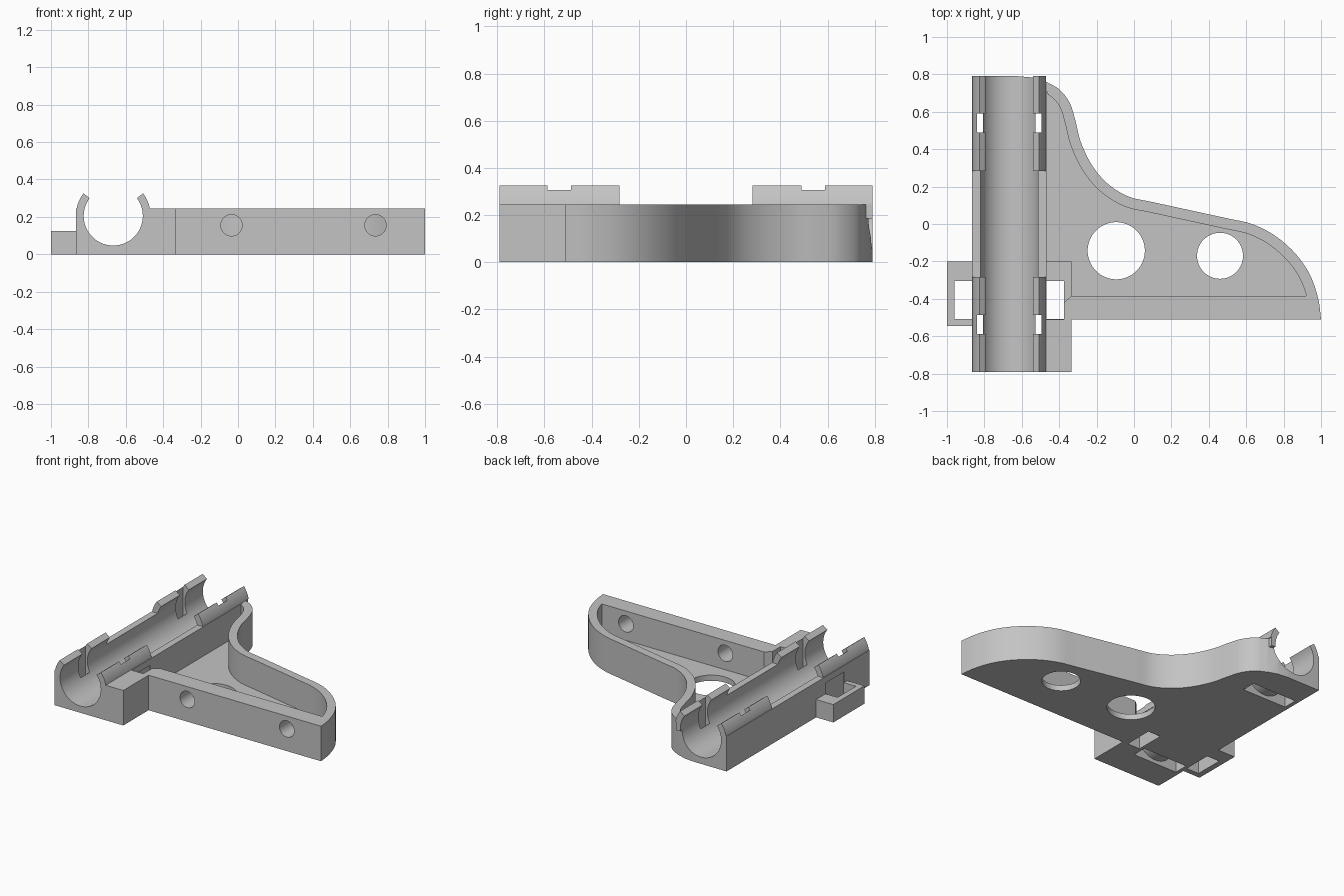
import bpy, bmesh, math
from mathutils import Vector

old = bpy.data.objects.get("Cube")
if old:
    bpy.data.objects.remove(old, do_unlink=True)

grey = bpy.data.materials.new("plain grey")
grey.use_nodes = True
colour = (0.55, 0.55, 0.55, 1)
grey.diffuse_color = colour
grey.node_tree.nodes["Principled BSDF"].inputs["Base Color"].default_value = colour

BORE_X, BORE_Z, BORE_R, CLIP_R = -0.667, 0.205, 0.158, 0.2
HEIGHT, FLOOR = 0.245, 0.04
FRONT, BACK, WALL_Y = -0.79, 0.79, -0.51


def prism(name, points, lo, hi, axis="z"):
    """Extrude a 2D outline along z, or an x-z outline along y."""
    bm = bmesh.new()
    place = (lambda p, h: (p[0], p[1], h)) if axis == "z" else (lambda p, h: (p[0], h, p[1]))
    low = [bm.verts.new(place(p, lo)) for p in points]
    high = [bm.verts.new(place(p, hi)) for p in points]
    bm.faces.new(low)
    bm.faces.new(high)
    for i in range(len(points)):
        j = (i + 1) % len(points)
        bm.faces.new((low[i], low[j], high[j], high[i]))
    bmesh.ops.recalc_face_normals(bm, faces=bm.faces)
    mesh = bpy.data.meshes.new(name)
    bm.to_mesh(mesh)
    bm.free()
    mesh.materials.append(grey)
    obj = bpy.data.objects.new(name, mesh)
    bpy.context.collection.objects.link(obj)
    return obj


def box(name, x0, x1, y0, y1, z0, z1):
    return prism(name, [(x0, y0), (x1, y0), (x1, y1), (x0, y1)], z0, z1)


def arc(cx, cy, r, a0=0, a1=360, n=64):
    closed = a1 - a0 == 360
    angles = [math.radians(a0 + (a1 - a0) * i / (n if closed else n - 1)) for i in range(n)]
    return [(cx + r * math.cos(a), cy + r * math.sin(a)) for a in angles]


def combine(target, tool, operation):
    mod = target.modifiers.new(operation.lower(), "BOOLEAN")
    mod.operation, mod.solver, mod.object = operation, "EXACT", tool
    bpy.context.view_layer.objects.active = target
    bpy.ops.object.modifier_apply(modifier=mod.name)
    bpy.data.objects.remove(tool, do_unlink=True)


def spline(points, steps=6):
    """Smooth curve through the given points."""
    p = [Vector(q) for q in points]
    p = [2 * p[0] - p[1]] + p + [2 * p[-1] - p[-2]]
    out = []
    for a, b, c, d in zip(p, p[1:], p[2:], p[3:]):
        for i in range(steps):
            t = i / steps
            out.append(0.5 * (2 * b + (c - a) * t + (2 * a - 5 * b + 4 * c - d) * t * t
                              + (3 * b - a - 3 * c + d) * t ** 3))
    return out + [p[-2]]


# Curved rim of the arm, from the bore block to the far tip
rim = spline([(-0.47, 0.76), (-0.40, 0.72), (-0.345, 0.65), (-0.315, 0.56), (-0.285, 0.44),
              (-0.225, 0.315), (-0.14, 0.215), (-0.03, 0.147), (0.1, 0.117)])
rim += spline([(0.5, 0.03), (0.63, 0), (0.75, -0.06), (0.86, -0.155), (0.94, -0.27),
               (0.985, -0.40), (1, WALL_Y)])

# Same curve moved inward by the wall thickness
inner = []
for i, p in enumerate(rim):
    d = (rim[min(i + 1, len(rim) - 1)] - rim[max(i - 1, 0)]).normalized()
    q = p + Vector((d.y, -d.x)) * 0.057
    if q.x > -0.468 and q.y > -0.38:
        inner.append(q)

# Solid body: bore block, front shoulder and arm
body = prism("rod_bracket",
             [(-0.867, FRONT), (-0.335, FRONT), (-0.335, WALL_Y)] + [tuple(p) for p in reversed(rim)]
             + [(-0.54, 0.783), (-0.62, BACK), (-0.867, BACK)], 0, HEIGHT)

# Hollow of the arm, leaving floor and walls
cavity = [(-0.467, WALL_Y), (-0.375, WALL_Y), (-0.375, -0.42), (-0.335, -0.385), (0.92, -0.385)]
cavity += [tuple(p) for p in reversed(inner)] + [(-0.467, 0.71)]
combine(body, prism("cavity", cavity, FLOOR, 1), "DIFFERENCE")

# Low nut housings on both sides of the block
combine(body, box("left_housing", -0.48, -0.335, -0.515, -0.2, 0.01, 0.125), "UNION")
combine(body, box("right_housing", -1, -0.85, -0.545, -0.2, 0, 0.125), "UNION")

# Snap clips above the block, at both ends and on both sides
for side in (-1, 1):
    profile = [(0.16, -0.02), (0.19, -0.02), (0.19, 0.04)]
    profile += arc(0, 0, CLIP_R, 11.6, 37, 12) + arc(0, 0, 0.15, 37, 10, 6)
    profile = [(BORE_X + side * x, BORE_Z + z) for x, z in profile]
    for y0, y1 in ((FRONT, -0.283), (0.283, BACK)):
        combine(body, prism("clip", profile, y0, y1, "y"), "UNION")

# Long round bore
combine(body, prism("bore", arc(BORE_X, BORE_Z, BORE_R, n=96), -1, 1, "y"), "DIFFERENCE")

# Tie slots: straight through the sides, arched under the bore
for y in (-0.537, 0.54):
    slot = box("slot", BORE_X - 0.172, BORE_X + 0.172, y - 0.05, y + 0.05, -0.1, 0.5)
    combine(slot, prism("web", arc(BORE_X, 0.17, 0.145), -1, 1, "y"), "DIFFERENCE")
    combine(body, slot, "DIFFERENCE")

# Square nut openings
for x0, x1 in ((-0.96, -0.862), (-0.472, -0.375)):
    combine(body, box("nut_opening", x0, x1, -0.508, -0.305, -0.1, 0.2), "DIFFERENCE")

# Round holes in the floor and bolt holes in the front wall
for x, y, r in ((-0.095, -0.143, 0.153), (0.46, -0.17, 0.123)):
    combine(body, prism("floor_hole", arc(x, y, r), -0.1, 0.2), "DIFFERENCE")
for x in (-0.035, 0.735):
    combine(body, prism("bolt_hole", arc(x, 0.155, 0.057, n=40), -0.6, -0.36, "y"), "DIFFERENCE")

bpy.ops.object.select_all(action="DESELECT")
body.select_set(True)
bpy.context.view_layer.objects.active = body
bpy.ops.object.shade_smooth_by_angle(angle=math.radians(30))
